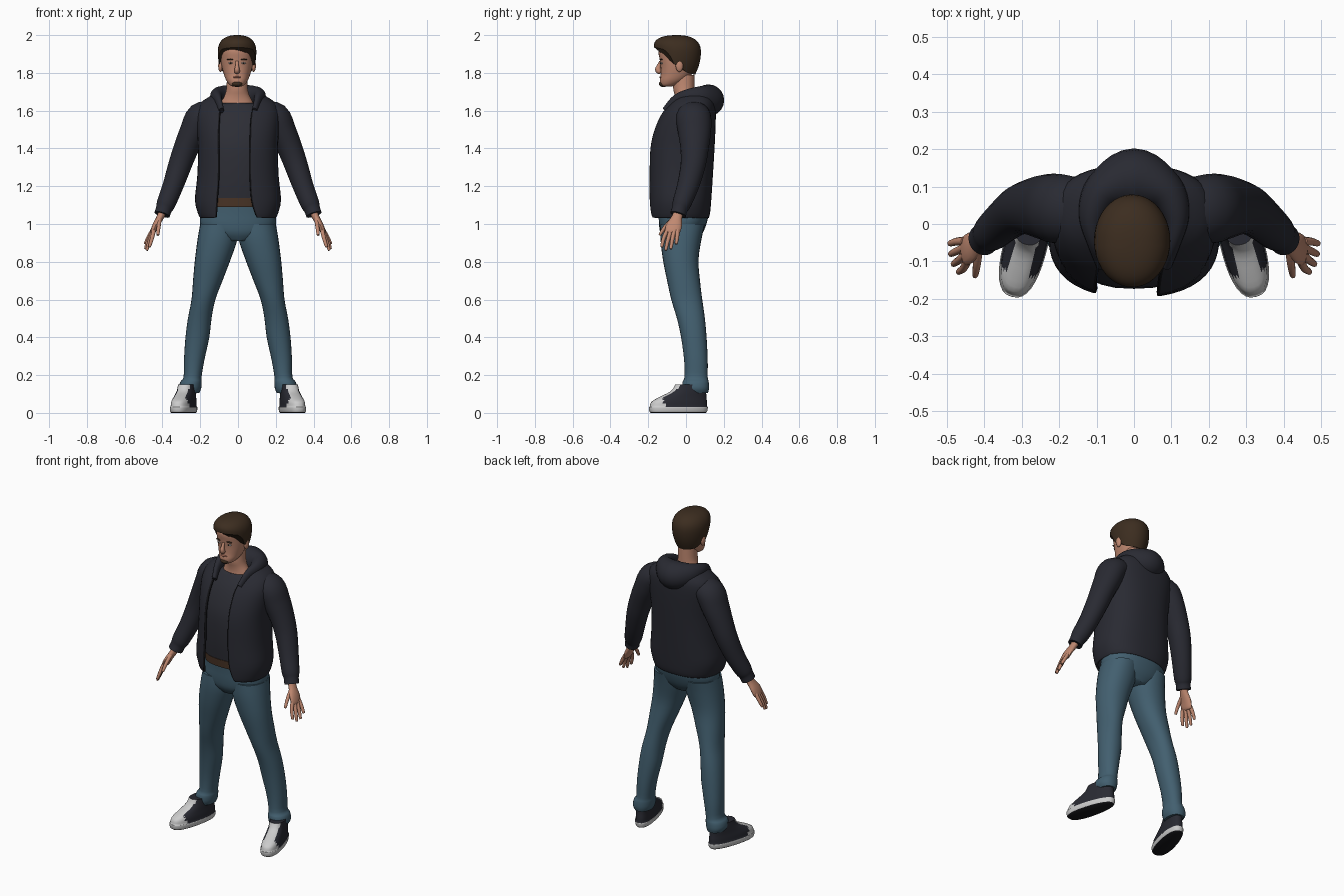
import bpy, bmesh, math
from mathutils import Vector

cube = bpy.data.objects.get("Cube")
if cube:
    bpy.data.objects.remove(cube, do_unlink=True)


def material(name, r, g, b):
    m = bpy.data.materials.new(name)
    m.use_nodes = True
    m.diffuse_color = (r, g, b, 1)
    bsdf = m.node_tree.nodes["Principled BSDF"]
    bsdf.inputs["Base Color"].default_value = (r, g, b, 1)
    bsdf.inputs["Roughness"].default_value = 0.8
    return m


NAVY = material("navy_cloth", .022, .023, .032)
SHIRT = material("dark_shirt", .026, .027, .036)
DENIM = material("blue_denim", .055, .115, .16)
SKIN = material("skin", .53, .25, .165)
HAIR = material("brown_hair", .045, .026, .014)
WHITE = material("off_white", .6, .6, .6)
BLACK = material("black_rubber", .008, .008, .01)
LEATHER = material("brown_leather", .07, .036, .02)
LIPS = material("lips", .38, .15, .1)


def finish(name, bm, mats, angle=50):
    bmesh.ops.recalc_face_normals(bm, faces=bm.faces)
    me = bpy.data.meshes.new(name)
    bm.to_mesh(me)
    bm.free()
    ob = bpy.data.objects.new(name, me)
    bpy.context.collection.objects.link(ob)
    for m in mats:
        me.materials.append(m)
    bpy.ops.object.select_all(action='DESELECT')
    ob.select_set(True)
    bpy.context.view_layer.objects.active = ob
    bpy.ops.object.shade_smooth_by_angle(angle=math.radians(angle))
    return ob


def skin(name, rows, mats, closed=True, rule=None):
    """Join rows of points into one surface, capped when the rows are closed."""
    bm = bmesh.new()
    grid = [[bm.verts.new(p) for p in row] for row in rows]
    n = len(grid[0])
    for a, b in zip(grid, grid[1:]):
        for i in range(n if closed else n - 1):
            j = (i + 1) % n
            bm.faces.new((a[i], a[j], b[j], b[i]))
    if closed:
        bm.faces.new(grid[0])
        bm.faces.new(grid[-1])
    if rule:
        for f in bm.faces:
            f.material_index = rule(f.calc_center_median())
    return finish(name, bm, mats)


def smooth_path(pts, steps):
    """Catmull-Rom interpolation of tuples of any length."""
    out = []
    for i in range(len(pts) - 1):
        p0, p1, p2, p3 = pts[max(i - 1, 0)], pts[i], pts[i + 1], pts[min(i + 2, len(pts) - 1)]
        for k in range(steps):
            t = k / steps
            out.append(tuple(b + .5 * t * (c - a + t * (2*a - 5*b + 4*c - d + t * (3*(b - c) + d - a)))
                             for a, b, c, d in zip(p0, p1, p2, p3)))
    return out + [pts[-1]]


def power(v, p):
    return math.copysign(abs(v) ** p, v)


def loft(name, rings, mats, p=1.0, s=1, steps=3, n=28):
    """Horizontal rings (z, x_min, x_max, y_front, y_back), plus gap edges if open."""
    rows = []
    gap = len(rings[0]) > 5
    for z, x0, x1, yf, yb, *g in smooth_path(rings, steps):
        cx, rx, cy, ry = (x0 + x1) / 2, (x1 - x0) / 2, (yf + yb) / 2, (yb - yf) / 2
        if gap:
            a0 = math.asin(min(1, (g[1] - cx) / rx) ** (1 / p))
            a1 = 2 * math.pi - math.asin(min(1, (cx - g[0]) / rx) ** (1 / p))
            angles = [a0 + (a1 - a0) * i / n for i in range(n + 1)]
            angles[1:1], angles[-1:-1] = [a0 + .03], [a1 - .03]
        else:
            angles = [2 * math.pi * i / n for i in range(n)]
        rows.append([(s * (cx + rx * power(math.sin(a), p)), cy - ry * power(math.cos(a), p), z)
                     for a in angles])
    return skin(name, rows, mats, not gap)


def tube(name, pts, mats, ref=(0, 1, 0), s=1, steps=3, n=16):
    """Path of (x, y, z, radius along ref, radius across)."""
    path = smooth_path(pts, steps)
    rows = []
    for i, q in enumerate(path):
        t = Vector(path[min(i + 1, len(path) - 1)][:3]) - Vector(path[max(i - 1, 0)][:3])
        t.normalize()
        u = Vector(ref) - t * t.dot(Vector(ref))
        u.normalize()
        v = t.cross(u)
        row = []
        for k in range(n):
            a = 2 * math.pi * k / n
            w = Vector(q[:3]) + u * q[3] * math.cos(a) + v * q[4] * math.sin(a)
            row.append((s * w.x, w.y, w.z))
        rows.append(row)
    return skin(name, rows, mats)


def ellipsoid(name, centre, radii, mat):
    bm = bmesh.new()
    bmesh.ops.create_uvsphere(bm, u_segments=16, v_segments=10, radius=1)
    bmesh.ops.scale(bm, vec=radii, verts=bm.verts)
    bmesh.ops.translate(bm, vec=centre, verts=bm.verts)
    return finish(name, bm, [mat])


def even(rings, cx=0):
    """Rings given as (z, half width, y_front, y_back)."""
    return [(z, cx - w, cx + w, f, b) for z, w, f, b in rings]


# Torso: jeans seat, belt, shirt
loft("jeans_seat", even([(.91, .08, -.11, .06), (.95, .17, -.135, .088), (1.0, .2, -.143, .108),
                         (1.05, .197, -.145, .118), (1.1, .185, -.148, .1)]), [DENIM], .9)
loft("belt", even([(1.09, .176, -.162, .1), (1.138, .176, -.166, .1)]), [LEATHER], .85, steps=1)
loft("shirt", even([(1.13, .17, -.162, .09), (1.25, .17, -.172, .1), (1.4, .17, -.17, .1),
                    (1.5, .17, -.145, .1), (1.58, .15, -.108, .1), (1.64, .1, -.062, .07)]), [SHIRT], .8)

# Open jacket shell with dark zip edges
hull = [(1.035, .195, -.183, .115), (1.06, .207, -.187, .122), (1.13, .222, -.19, .128),
        (1.25, .21, -.19, .136), (1.4, .205, -.186, .145), (1.5, .212, -.163, .15),
        (1.58, .215, -.127, .152), (1.635, .195, -.085, .148), (1.675, .14, -.05, .13), (1.695, .11, -.03, .1)]
edges = [(-.115, .1), (-.112, .088), (-.108, .07), (-.1, .062), (-.1, .062),
         (-.1, .064), (-.095, .07), (-.095, .085), (-.1, .095), (-.1, .1)]
jacket = loft("jacket_body", [r + e for r, e in zip(even(hull), edges)], [NAVY, BLACK], .82, n=40)
columns = 42
for i, f in enumerate(jacket.data.polygons):
    f.material_index = int(i % columns in (0, columns - 1))
shell = jacket.modifiers.new("thickness", 'SOLIDIFY')
shell.thickness = .012
shell.offset = 0

# Hood folded round the neck and hanging at the back
half = [(.088, -.108, 1.6, .02, .014), (.105, -.05, 1.655, .03, .02), (.112, .02, 1.675, .042, .036),
        (.082, .085, 1.668, .066, .056)]
tube("hood", half + [(0, .118, 1.655, .084, .084)] + [(-q[0],) + q[1:] for q in reversed(half)],
     [NAVY], (0, 0, 1), steps=5, n=20)

# Shoes: footprint rings turned outwards, coloured by region
SHOE = [(0, -.15, .15, .05), (.008, -.157, .156, .056), (.03, -.16, .16, .058), (.034, -.155, .156, .054),
        (.06, -.145, .155, .052), (.085, -.1, .152, .048), (.115, -.04, .15, .045), (.15, -.015, .145, .042)]


def shoe(name, s):
    turn = math.radians(15)

    def place(x, y, z):
        return (s * (.285 + x * math.cos(turn) - y * math.sin(turn)),
                -.04 + x * math.sin(turn) + y * math.cos(turn), z)

    def colour(c):
        dx, dy = s * c.x - .285, c.y + .04
        x, y = dx * math.cos(turn) + dy * math.sin(turn), dy * math.cos(turn) - dx * math.sin(turn)
        if c.z < .006:
            return 2
        tongue = c.z > .06 and abs(x) < .03 and y < .02
        return int(c.z < .032 or y < -.09 or tongue)

    rows = []
    for z, yf, yb, w in smooth_path(SHOE, 3):
        row = []
        for i in range(36):
            a = 2 * math.pi * i / 36
            c = math.cos(a)
            row.append(place(w * (1 + .1 * c) * power(math.sin(a), .8),
                             (yf + yb) / 2 - (yb - yf) / 2 * power(c, .9), z))
        rows.append(row)
    skin(name, rows, [NAVY, WHITE, BLACK], rule=colour)


# Limbs, built for the left side and mirrored
LEG = [(1.0, .0, .2, -.135, .1), (.92, .003, .214, -.135, .082), (.81, .04, .228, -.122, .066),
       (.7, .082, .238, -.1, .074), (.6, .12, .246, -.078, .086), (.5, .14, .265, -.048, .1),
       (.4, .152, .278, -.026, .109), (.28, .178, .286, -.01, .115), (.19, .193, .288, -.008, .115),
       (.165, .192, .305, -.018, .12), (.13, .195, .312, -.02, .122), (.105, .205, .3, -.01, .116)]
ARM = [(.13, .04, 1.585, .08, .065), (.195, .04, 1.565, .093, .08), (.235, .045, 1.49, .088, .074),
       (.275, .045, 1.4, .075, .067), (.308, .037, 1.31, .066, .062), (.345, .01, 1.2, .058, .055),
       (.38, -.022, 1.11, .05, .05), (.392, -.033, 1.08, .042, .043), (.402, -.042, 1.05, .043, .042)]
PALM = [(.397, -.038, 1.07, .026, .022), (.412, -.048, 1.035, .028, .019), (.435, -.062, .995, .041, .017),
        (.45, -.072, .96, .04, .014), (.454, -.074, .95, .03, .008)]
FINGERS = {"thumb": [(.415, -.07, 1.025), (.42, -.11, .985), (.424, -.137, .945)],
           "index_finger": [(.446, -.1, .965), (.455, -.118, .925), (.468, -.128, .882)],
           "middle_finger": [(.45, -.082, .96), (.468, -.097, .91), (.482, -.107, .865)],
           "ring_finger": [(.453, -.063, .96), (.474, -.073, .915), (.489, -.08, .872)],
           "little_finger": [(.452, -.045, .968), (.474, -.047, .93), (.491, -.052, .897)]}

for side, s in (("left", 1), ("right", -1)):
    loft(side + "_trouser_leg", LEG, [DENIM], .92, s)
    shoe(side + "_shoe", s)
    tube(side + "_sleeve", ARM, [NAVY], s=s, steps=4, n=22)
    tube(side + "_palm", PALM, [SKIN], s=s)
    for finger, (a, b, c) in FINGERS.items():
        tip = tuple(q + (q - w) * .1 for q, w in zip(c, b))
        tube(side + "_" + finger, [a + (.0115, .0115), b + (.0105, .0105), c + (.008, .008), tip + (.003, .003)],
             [SKIN], s=s, n=10)

# Neck and head
CX = -.005
loft("neck", even([(1.6, .085, -.07, .05), (1.64, .085, -.058, .05), (1.68, .066, -.06, .045),
                   (1.72, .056, -.068, .045), (1.79, .054, -.065, .045)], CX), [SKIN])
loft("head", even([(1.727, .022, -.122, -.08), (1.737, .04, -.134, -.045), (1.76, .057, -.138, 0),
                   (1.79, .069, -.134, .03), (1.83, .08, -.134, .052), (1.87, .086, -.139, .063),
                   (1.92, .088, -.146, .068), (1.96, .078, -.125, .058), (1.985, .045, -.08, .01)], CX),
     [SKIN], .92, steps=4, n=36)
tube("nose", [(CX, -.136, 1.862, .005, .008), (CX, -.143, 1.84, .01, .009), (CX, -.148, 1.818, .016, .014),
              (CX, -.14, 1.804, .012, .014), (CX, -.134, 1.8, .004, .006)], [SKIN], n=12)
for side, s in (("left", 1), ("right", -1)):
    x = CX + s * .034
    ellipsoid(side + "_ear", (CX + s * .088, -.035, 1.838), (.012, .02, .033), SKIN)
    ellipsoid(side + "_eye", (x, -.128, 1.852), (.013, .009, .0045), WHITE)
    ellipsoid(side + "_iris", (x, -.134, 1.852), (.0045, .0045, .0045), HAIR)
    ellipsoid(side + "_eyebrow", (x, -.131, 1.871), (.02, .009, .004), HAIR)
ellipsoid("mouth", (CX, -.132, 1.777), (.022, .009, .006), LIPS)
ellipsoid("goatee", (CX, -.118, 1.742), (.03, .026, .017), HAIR)

# Hair: a dome whose lower edge follows the hairline
LINE = [(-1, 1.79), (-.5, 1.8), (-.1, 1.835), (.15, 1.845), (.35, 1.9), (.6, 1.925), (1, 1.935)]


def hairline(c):
    for (c0, z0), (c1, z1) in zip(LINE, LINE[1:]):
        if c <= c1:
            return z0 + (z1 - z0) * (c - c0) / (c1 - c0)
    return LINE[-1][1]


rows = []
for k in range(15):
    t = math.sin(math.pi / 2 * k / 14)
    row = []
    for i in range(40):
        a = 2 * math.pi * i / 40
        c = max(-1, min(1, math.cos(a)))
        z = hairline(c) + (2 - hairline(c)) * t * .9999
        if z > 1.91:
            low = .035 * max(0, c)
            r = max(0, 1 - max(0, (z - 1.91 - low) / (.09 - low)) ** 2.4) ** (1 / 2.4)
        else:
            r = 1 - .25 * ((1.91 - z) / .12) ** 2
        row.append((CX + .102 * r * math.sin(a), -.045 - .124 * r * c, z))
    rows.append(row)
skin("hair", rows, [HAIR])
